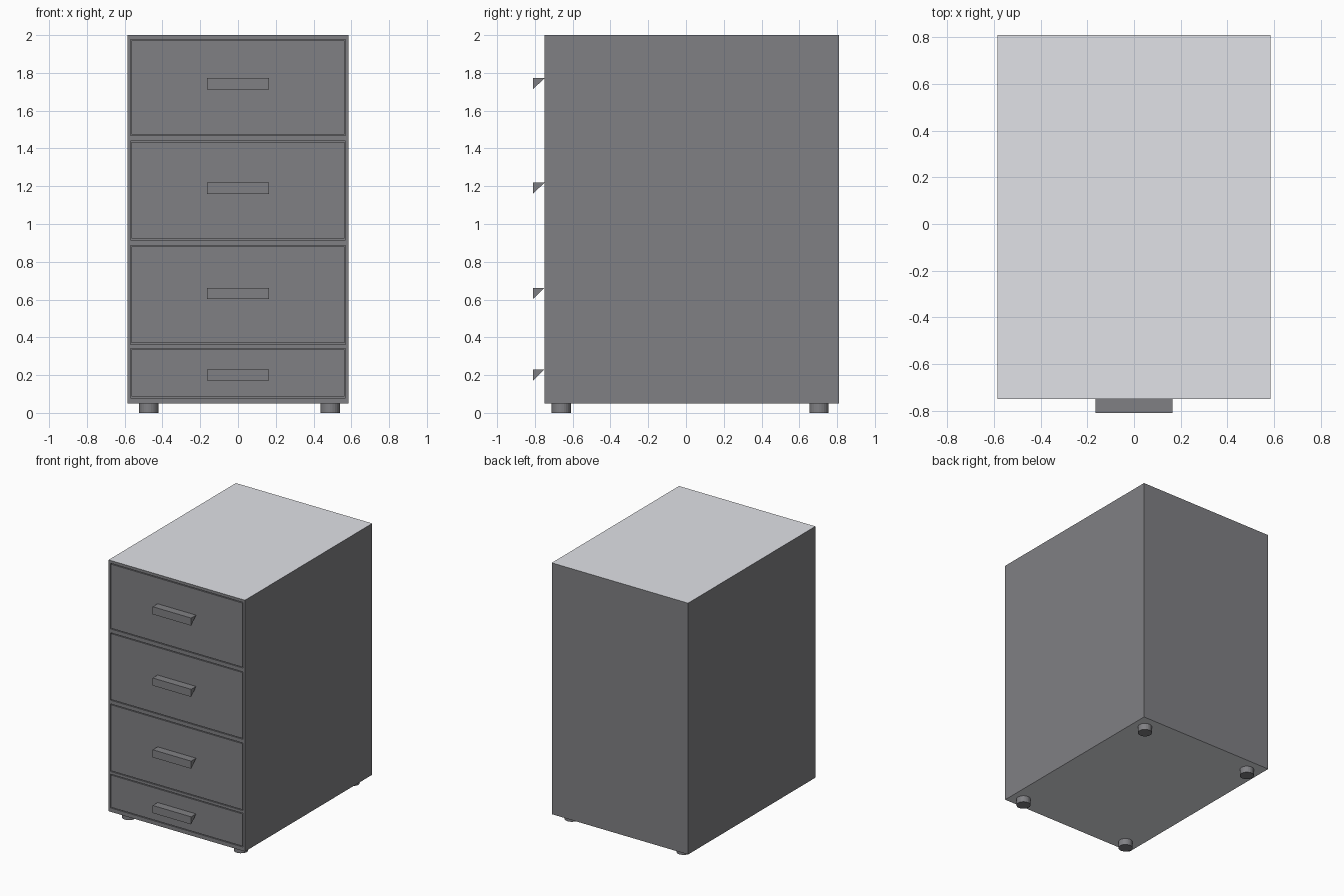
import bpy, bmesh

if "Cube" in bpy.data.objects:
    bpy.data.objects.remove(bpy.data.objects["Cube"])


def material(name, rgb):
    m = bpy.data.materials.new(name)
    m.diffuse_color = (*rgb, 1)
    m.use_nodes = True
    m.node_tree.nodes["Principled BSDF"].inputs["Base Color"].default_value = m.diffuse_color
    return m


GREY = material("dark grey", (0.217, 0.217, 0.23))
LIGHT = material("light grey", (0.75, 0.76, 0.80))


def finish(name, bm, *mats):
    bmesh.ops.recalc_face_normals(bm, faces=bm.faces)
    me = bpy.data.meshes.new(name)
    bm.to_mesh(me)
    bm.free()
    for m in mats:
        me.materials.append(m)
    ob = bpy.data.objects.new(name, me)
    bpy.context.collection.objects.link(ob)
    return ob


def add_prism(bm, profile, x0, x1):
    """Extrude a (y, z) outline along x."""
    a = [bm.verts.new((x0, y, z)) for y, z in profile]
    b = [bm.verts.new((x1, y, z)) for y, z in profile]
    bm.faces.new(a)
    bm.faces.new(b[::-1])
    for i in range(len(a)):
        j = (i + 1) % len(a)
        bm.faces.new((a[i], b[i], b[j], a[j]))


def add_box(bm, x0, x1, y0, y1, z0, z1):
    add_prism(bm, [(y0, z0), (y1, z0), (y1, z1), (y0, z1)], x0, x1)


FRONT, BACK = -0.75, 0.81
# bottom, top, handle top for each drawer
DRAWERS = [(0.08, 0.342, 0.230), (0.363, 0.887, 0.662),
           (0.916, 1.439, 1.219), (1.469, 1.978, 1.772)]
W, GAP, DEPTH = 0.57, 0.006, 0.025

# carcass with lighter top and bottom faces
bm = bmesh.new()
add_box(bm, -0.585, 0.585, FRONT, BACK, 0.05, 2.0)
cabinet = finish("cabinet_body", bm, GREY, LIGHT)
for p in cabinet.data.polygons:
    p.material_index = int(abs(p.normal.z) > 0.9)

# drawer openings
bm = bmesh.new()
for z0, z1, _ in DRAWERS:
    add_box(bm, -W, W, FRONT - 0.1, FRONT + DEPTH, z0, z1)
cutter = finish("opening_cutter", bm, GREY)
cutter.hide_render = True
cutter.hide_viewport = True
mod = cabinet.modifiers.new("openings", 'BOOLEAN')
mod.operation = 'DIFFERENCE'
mod.solver = 'EXACT'
mod.object = cutter

# drawer fronts and wedge handles
for i, (z0, z1, h) in enumerate(DRAWERS, 1):
    bm = bmesh.new()
    add_box(bm, -W + GAP, W - GAP, FRONT, FRONT + DEPTH - 0.001, z0 + GAP, z1 - GAP)
    finish(f"drawer_front_{i}", bm, GREY)
    bm = bmesh.new()
    add_prism(bm, [(-0.81, h), (-0.81, h - 0.059), (FRONT, h - 0.001), (FRONT, h)],
              -0.165, 0.165)
    finish(f"drawer_handle_{i}", bm, GREY)

# round feet
for x in (-0.473, 0.488):
    for y in (-0.66, 0.704):
        bpy.ops.mesh.primitive_cylinder_add(vertices=24, radius=0.051, depth=0.05,
                                            location=(x, y, 0.025))
        foot = bpy.context.object
        foot.name = "foot"
        foot.data.materials.append(GREY)
